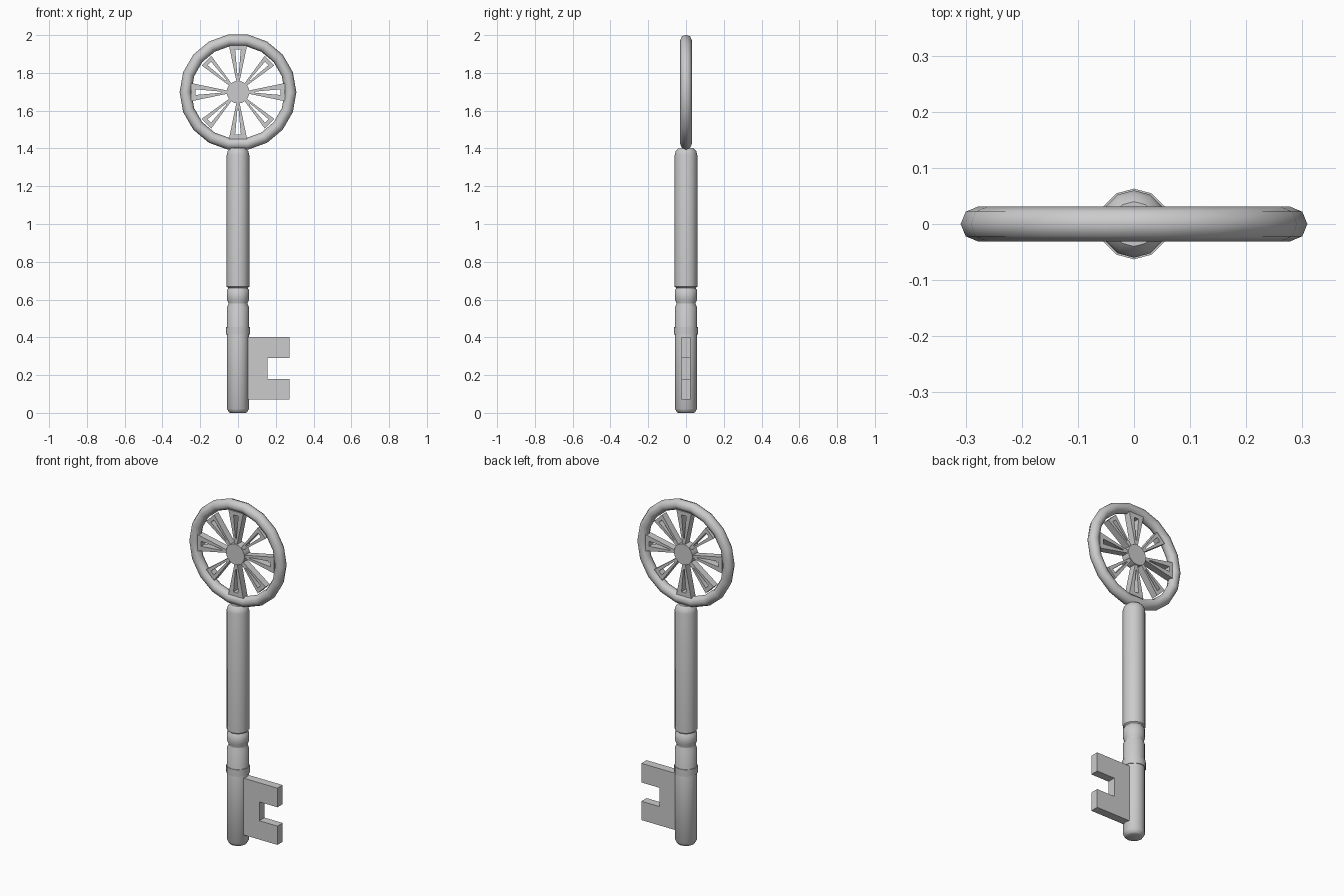
import bpy, bmesh, math
from mathutils import Matrix

if "Cube" in bpy.data.objects:
    bpy.data.objects.remove(bpy.data.objects["Cube"])

CZ = 1.698  # height of the bow centre


def finish(name, bm, smooth=True):
    bmesh.ops.recalc_face_normals(bm, faces=bm.faces)
    me = bpy.data.meshes.new(name)
    bm.to_mesh(me)
    bm.free()
    ob = bpy.data.objects.new(name, me)
    bpy.context.collection.objects.link(ob)
    if smooth:
        bpy.ops.object.select_all(action='DESELECT')
        ob.select_set(True)
        bpy.context.view_layer.objects.active = ob
        bpy.ops.object.shade_smooth_by_angle(angle=math.radians(46))
    return ob


def lathe(name, profile, sides):
    """Revolve (radius, z) points about z, with capped ends."""
    bm = bmesh.new()
    rings = [[bm.verts.new((r * math.cos(2 * math.pi * i / sides + math.pi / 2),
                            r * math.sin(2 * math.pi * i / sides + math.pi / 2), z))
              for i in range(sides)] for r, z in profile]
    for a, b in zip(rings, rings[1:]):
        for i in range(sides):
            j = (i + 1) % sides
            bm.faces.new((a[i], a[j], b[j], b[i]))
    bm.faces.new(rings[0])
    bm.faces.new(rings[-1])
    return finish(name, bm)


# shaft with rounded ends and two grooves
lathe("shaft", [(0.04, 0.0), (0.048, 0.004), (0.059, 0.022), (0.059, 0.56),
                (0.051, 0.575), (0.051, 0.583), (0.059, 0.60), (0.059, 0.65),
                (0.053, 0.656), (0.053, 0.662), (0.06, 0.668), (0.06, 1.365),
                (0.054, 1.387), (0.04, 1.402)], 12)

# thin collar above the bit
lathe("collar", [(0.063, 0.415), (0.063, 0.456)], 12)

# bow ring
bpy.ops.mesh.primitive_torus_add(major_segments=18, minor_segments=8,
                                 major_radius=0.278, minor_radius=0.031,
                                 location=(0, 0, CZ), rotation=(math.pi / 2, 0, 0))
ring = bpy.context.object
ring.name = "bow_ring"
bpy.ops.object.shade_smooth_by_angle(angle=math.radians(60))

# hub disc
hub = lathe("bow_hub", [(0.06, -0.026), (0.06, 0.026)], 20)
hub.location.z = CZ
hub.rotation_euler.x = math.pi / 2

# eight tapering spokes, each a wedge frame with a slot
bm = bmesh.new()
for k in range(8):
    end, w, hw, he = (0.248, 0.048, 0.015, 0.225) if k % 2 == 0 else (0.236, 0.036, 0.013, 0.215)
    outer = [(0.05, -0.007), (end, -w), (end, w), (0.05, 0.007)]
    inner = [(0.09, -0.003), (he, -hw), (he, hw), (0.09, 0.003)]
    turn = Matrix.Translation((0, 0, CZ)) @ Matrix.Rotation(k * math.pi / 4, 4, 'Y')
    v = {(n, y): [bm.verts.new(turn @ Matrix.Translation((x, y, z)).translation) for x, z in loop]
         for n, loop in (("o", outer), ("i", inner)) for y in (-0.02, 0.02)}
    o1, o2, i1, i2 = v["o", -0.02], v["o", 0.02], v["i", -0.02], v["i", 0.02]
    for a, b in ((o1, o2), (o2, i2), (i2, i1), (i1, o1)):
        for i in range(4):
            j = (i + 1) % 4
            bm.faces.new((a[i], a[j], b[j], b[i]))
finish("bow_spokes", bm, smooth=False)

# notched bit
bm = bmesh.new()
outline = [(0.03, 0.07), (0.272, 0.07), (0.272, 0.18), (0.155, 0.18),
           (0.155, 0.29), (0.272, 0.29), (0.272, 0.402), (0.03, 0.402)]
face = bm.faces.new([bm.verts.new((x, -0.024, z)) for x, z in outline])
ext = bmesh.ops.extrude_face_region(bm, geom=[face], use_keep_orig=True)
bmesh.ops.translate(bm, vec=(0, 0.048, 0),
                    verts=[g for g in ext["geom"] if isinstance(g, bmesh.types.BMVert)])
finish("bit", bm, smooth=False)
